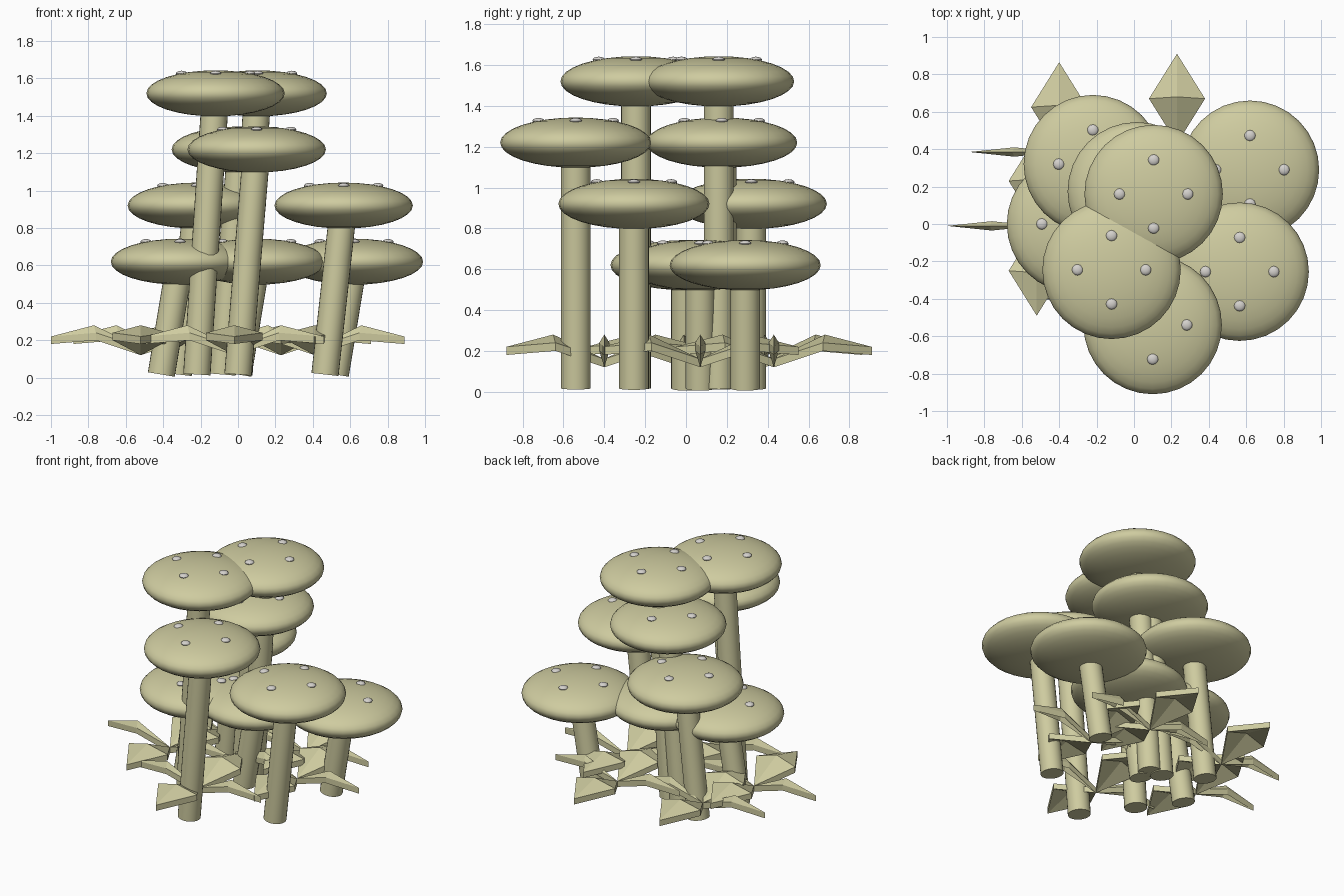
import bpy, bmesh, math
from mathutils import Vector, Matrix

if "Cube" in bpy.data.objects:
    bpy.data.objects.remove(bpy.data.objects["Cube"])


def material(name, rgb):
    m = bpy.data.materials.new(name)
    m.diffuse_color = (*rgb, 1)
    m.use_nodes = True
    m.node_tree.nodes["Principled BSDF"].inputs["Base Color"].default_value = m.diffuse_color
    return m


khaki = material("pale_khaki", (0.62, 0.60, 0.35))
grey = material("light_grey", (0.66, 0.64, 0.61))


def finish(name, bm, mat, smooth=True):
    me = bpy.data.meshes.new(name)
    bmesh.ops.recalc_face_normals(bm, faces=bm.faces)
    bm.to_mesh(me)
    bm.free()
    ob = bpy.data.objects.new(name, me)
    bpy.context.collection.objects.link(ob)
    me.materials.append(mat)
    if smooth:
        bpy.context.view_layer.objects.active = ob
        ob.select_set(True)
        bpy.ops.object.shade_smooth_by_angle(angle=math.radians(35))
        ob.select_set(False)
    return ob


def add_ellipsoid(bm, centre, size, segs, rings):
    mat = Matrix.Translation(centre) @ Matrix.Diagonal((*size, 1))
    bmesh.ops.create_uvsphere(bm, u_segments=segs, v_segments=rings, radius=1, matrix=mat)


def mushroom(x, y, z):
    # flattened cap
    bm = bmesh.new()
    add_ellipsoid(bm, (x, y, z), (0.37, 0.37, 0.123), 32, 16)
    finish("mushroom_cap", bm, khaki)
    # four small spots on the cap
    bm = bmesh.new()
    for dx, dy in ((0.182, 0), (-0.182, 0), (0, 0.182), (0, -0.182)):
        add_ellipsoid(bm, (x + dx, y + dy, z + 0.106), (0.03, 0.03, 0.015), 12, 8)
    finish("cap_spots", bm, grey)
    # leaning stem
    low, high = Vector((x - 0.10, y, 0.017)), Vector((x, y, z))
    axis = high - low
    bm = bmesh.new()
    bmesh.ops.create_cone(
        bm, cap_ends=True, segments=24, radius1=0.073, radius2=0.073, depth=axis.length,
        matrix=Matrix.Translation((low + high) / 2)
        @ axis.to_track_quat('Z', 'Y').to_matrix().to_4x4())
    finish("mushroom_stem", bm, khaki)


def leaf_plant(x, y):
    # four bent leaves, broad along y and narrow along x
    bm = bmesh.new()
    for k in range(4):
        w = 0.15 if k % 2 else 0.025
        rot = Matrix.Translation((x, y, 0)) @ Matrix.Rotation(k * math.pi / 2, 4, 'Z')
        pts = [(0, 0, 0.16), (0.24, -w, 0.24), (0.48, 0, 0.22), (0.24, w, 0.24), (0.25, 0, 0.28)]
        top = [bm.verts.new(rot @ Vector(p)) for p in pts]
        low = [bm.verts.new(rot @ (Vector(p) - Vector((0, 0, 0.04)))) for p in pts]
        for i in range(4):
            j = (i + 1) % 4
            bm.faces.new((top[i], top[j], top[4]))
            bm.faces.new((low[j], low[i], low[4]))
            bm.faces.new((top[i], low[i], low[j], top[j]))
    finish("leaf_plant", bm, khaki, smooth=False)


# mushrooms in four height tiers
for centre in ((-0.12, -0.245, 1.52), (0.105, 0.16, 1.52),
               (0.10, -0.54, 1.22), (0.015, 0.175, 1.22),
               (0.565, -0.255, 0.92), (-0.22, 0.32, 0.92),
               (0.62, 0.29, 0.62), (-0.31, 0.0, 0.62), (0.10, 0.07, 0.62)):
    mushroom(*centre)

# leaf plants around the stems
for spot in ((-0.52, -0.01), (-0.40, 0.385), (0.23, 0.43), (-0.02, -0.40), (0.41, 0.07)):
    leaf_plant(*spot)
